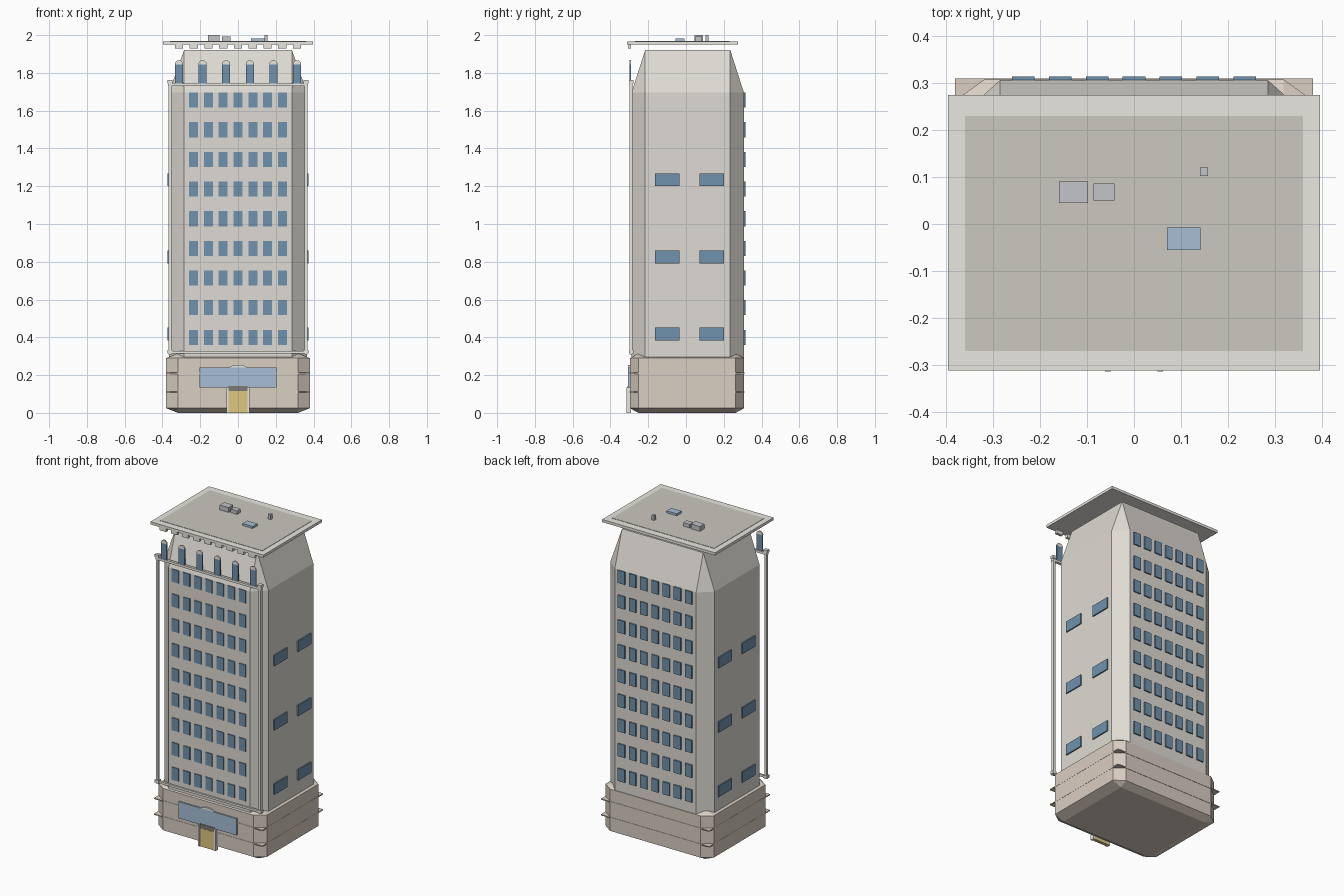
import bpy, bmesh, math
from itertools import product

if "Cube" in bpy.data.objects:
    bpy.data.objects.remove(bpy.data.objects["Cube"])


def mat(name, r, g, b):
    m = bpy.data.materials.new(name)
    m.diffuse_color = (r, g, b, 1)
    m.use_nodes = True
    m.node_tree.nodes["Principled BSDF"].inputs["Base Color"].default_value = m.diffuse_color
    return m


STONE = mat("stone", 0.74, 0.71, 0.66)
TRIM = mat("trim", 0.82, 0.80, 0.75)
BROWN = mat("brown_stone", 0.70, 0.62, 0.54)
ROOF = mat("roof_felt", 0.60, 0.58, 0.52)
GLASS = mat("dark_glass", 0.16, 0.29, 0.42)
BLUE = mat("pale_glass", 0.38, 0.52, 0.66)
GOLD = mat("gold", 0.72, 0.58, 0.22)
DARK = mat("dark_metal", 0.20, 0.19, 0.18)
METAL = mat("grey_metal", 0.54, 0.56, 0.58)


def finish(bm, name, material):
    bmesh.ops.recalc_face_normals(bm, faces=bm.faces)
    me = bpy.data.meshes.new(name)
    bm.to_mesh(me)
    bm.free()
    me.materials.append(material)
    ob = bpy.data.objects.new(name, me)
    bpy.context.collection.objects.link(ob)
    return ob


def add_box(bm, x0, x1, y0, y1, z0, z1):
    vs = bmesh.ops.create_cube(bm, size=1)["verts"]
    for v in vs:
        v.co = ((x0 + x1) / 2 + v.co.x * (x1 - x0),
                (y0 + y1) / 2 + v.co.y * (y1 - y0),
                (z0 + z1) / 2 + v.co.z * (z1 - z0))


def boxes(name, material, items):
    bm = bmesh.new()
    for b in items:
        add_box(bm, *b)
    return finish(bm, name, material)


def chamfered(name, material, lo, hi, inset):
    """Box with every edge cut once, using a different inset per axis."""
    c = [(a + b) / 2 for a, b in zip(lo, hi)]
    h = [(b - a) / 2 for a, b in zip(lo, hi)]
    bm = bmesh.new()
    for s in product((-1, 1), repeat=3):
        for full in range(3):
            bm.verts.new([c[i] + s[i] * (h[i] - (0 if i == full else inset[i]))
                          for i in range(3)])
    bmesh.ops.convex_hull(bm, input=bm.verts)
    bmesh.ops.dissolve_limit(bm, angle_limit=0.01, verts=bm.verts, edges=bm.edges)
    return finish(bm, name, material)


def half_discs(name, material, xs, z, rx, rz, y0, y1, n=8):
    """Arched heads: half-ellipse profiles extruded along y."""
    bm = bmesh.new()
    for x in xs:
        prof = [(x + rx * math.cos(math.pi * i / n), z + rz * math.sin(math.pi * i / n))
                for i in range(n + 1)]
        a = [bm.verts.new((px, y0, pz)) for px, pz in prof]
        b = [bm.verts.new((px, y1, pz)) for px, pz in prof]
        bm.faces.new(a)
        bm.faces.new(b[::-1])
        for i in range(n + 1):
            j = (i + 1) % (n + 1)
            bm.faces.new((a[i], a[j], b[j], b[i]))
    return finish(bm, name, material)


# Podium and its two thin string courses
chamfered("podium", BROWN, (-0.38, -0.297, 0), (0.38, 0.308, 0.315), (0.062, 0.045, 0.025))
boxes("podium_bands", BROWN, [(-0.381, 0.381, -0.299, 0.31, z - 0.003, z + 0.003)
                              for z in (0.11, 0.21)])

# Tower shaft with tapered crown
chamfered("tower", STONE, (-0.365, -0.288, 0.04), (0.365, 0.306, 1.922), (0.08, 0.072, 0.225))

# Front and back window grids
for name, y0, y1 in (("front_windows", -0.294, -0.28), ("back_windows", 0.30, 0.314)):
    boxes(name, GLASS, [(x - 0.024, x + 0.024, y0, y1, z - 0.04, z + 0.04)
                        for x in [0.0785 * (i - 3) for i in range(7)]
                        for z in [0.40 + 0.157 * j for j in range(9)]])

# Wide windows on both sides
boxes("side_windows", GLASS, [(s * 0.366 - 0.007, s * 0.366 + 0.007, y, y + 0.13, z, z + 0.068)
                              for s in (-1, 1) for y in (-0.165, 0.072)
                              for z in (0.384, 0.792, 1.20)])

# Corner columns with feet and capitals, ledges between them
cols = []
for x in (-0.36, 0.36):
    cols.append((x - 0.008, x + 0.008, -0.298, -0.282, 0.31, 1.76))
    for z in (0.315, 1.745):
        cols.append((x - 0.013, x + 0.013, -0.302, -0.278, z, z + 0.018))
boxes("corner_columns", TRIM, cols)
boxes("front_ledges", TRIM, [(-0.37, 0.37, -0.300, -0.284, 1.73, 1.745),
                             (-0.37, 0.37, -0.298, -0.284, 0.315, 0.328)])

# Arched windows of the upper gallery
arch_x = [-0.3125 + 0.125 * i for i in range(6)]
boxes("arched_windows", GLASS, [(x - 0.021, x + 0.021, -0.298, -0.290, 1.745, 1.845)
                                for x in arch_x])
half_discs("window_arches", TRIM, arch_x, 1.845, 0.022, 0.022, -0.298, -0.290)

# Overhanging roof slab, felt deck and brackets under the front edge
boxes("roof_slab", TRIM, [(-0.396, 0.396, -0.312, 0.275, 1.95, 1.967)])
boxes("roof_deck", ROOF, [(-0.36, 0.36, -0.27, 0.23, 1.96, 1.969)])
boxes("roof_brackets", TRIM, [(x - 0.022, x + 0.022, -0.308, -0.290, 1.928, 1.952)
                              for x in [0.078 * (i - 4) for i in range(9)]])

# Rooftop equipment
boxes("roof_units", METAL, [(-0.16, -0.098, 0.045, 0.09, 1.965, 2.0),
                            (-0.086, -0.041, 0.05, 0.086, 1.965, 1.992)])
boxes("roof_vent", METAL, [(0.14, 0.157, 0.102, 0.12, 1.965, 2.0)])
boxes("skylight", BLUE, [(0.07, 0.142, -0.055, -0.007, 1.965, 1.982)])

# Entrance: glazing strip, fanlight, doors, lintel and jambs
boxes("entrance_glazing", BLUE, [(-0.203, 0.203, -0.306, -0.292, 0.135, 0.24)])
half_discs("fanlight", TRIM, [0], 0.24, 0.045, 0.014, -0.306, -0.292)
boxes("doors", GOLD, [(-0.05, -0.001, -0.310, -0.29, 0, 0.115),
                      (0.001, 0.05, -0.310, -0.29, 0, 0.115)])
boxes("door_lintel", DARK, [(-0.05, 0.05, -0.309, -0.29, 0.115, 0.142)])
boxes("door_jambs", TRIM, [(s * 0.056 - 0.006, s * 0.056 + 0.006, -0.314, -0.29, 0, 0.135)
                           for s in (-1, 1)])
